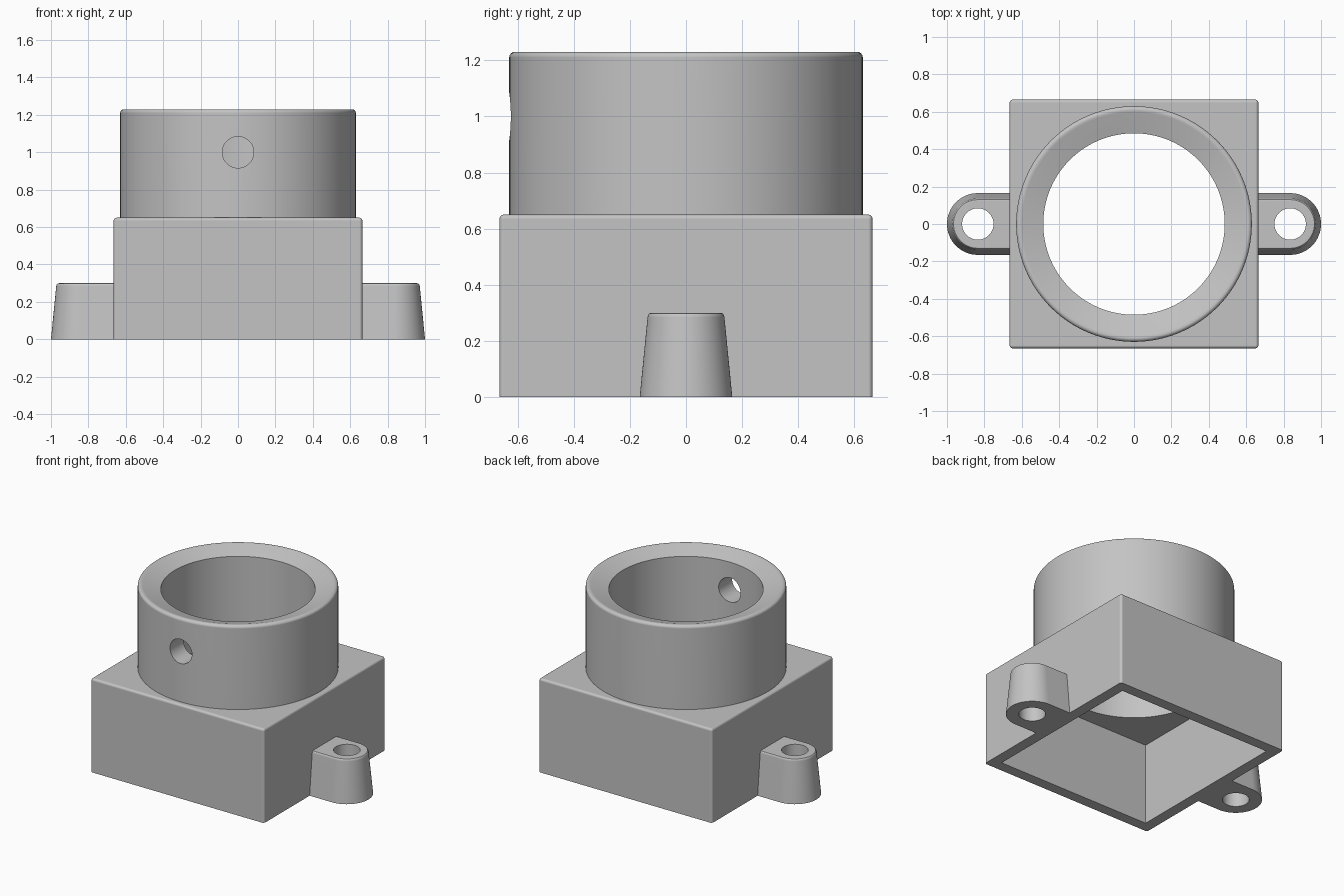
import bpy
import bmesh
from math import pi, sin, cos, radians
from mathutils import Matrix

cube = bpy.data.objects.get("Cube")
if cube:
    bpy.data.objects.remove(cube, do_unlink=True)

# One plain grey material
grey = bpy.data.materials.new("light_grey")
grey.use_nodes = True
COLOR = (0.55, 0.55, 0.55, 1)
grey.diffuse_color = COLOR
grey.node_tree.nodes["Principled BSDF"].inputs["Base Color"].default_value = COLOR

HALF, BOX_TOP = 0.665, 0.65      # square housing
COLLAR_R, COLLAR_TOP = 0.63, 1.23
BORE_R = 0.485
EAR_X, EAR_R, EAR_TOP = 0.835, 0.165, 0.30
SCREW_R = 0.084


def make_object(name, bm):
    bmesh.ops.recalc_face_normals(bm, faces=bm.faces)
    mesh = bpy.data.meshes.new(name)
    bm.to_mesh(mesh)
    bm.free()
    mesh.materials.append(grey)
    ob = bpy.data.objects.new(name, mesh)
    bpy.context.collection.objects.link(ob)
    return ob


def box_mesh(half, z0, z1):
    bm = bmesh.new()
    bmesh.ops.create_cube(bm, size=1, matrix=Matrix.Translation((0, 0, (z0 + z1) / 2))
                          @ Matrix.Diagonal((2 * half, 2 * half, z1 - z0, 1)))
    return bm


def cylinder(name, radius, depth, center, segments=64, tilt=0):
    bm = bmesh.new()
    bmesh.ops.create_cone(bm, cap_ends=True, segments=segments, radius1=radius, radius2=radius,
                          depth=depth, matrix=Matrix.Translation(center) @ Matrix.Rotation(tilt, 4, "X"))
    return make_object(name, bm)


def activate(ob):
    bpy.ops.object.select_all(action="DESELECT")
    ob.select_set(True)
    bpy.context.view_layer.objects.active = ob


def cut(ob, cutter):
    """Subtract the cutter, then discard it."""
    cutter.hide_render = True
    activate(ob)
    mod = ob.modifiers.new("cut", "BOOLEAN")
    mod.operation, mod.solver, mod.object = "DIFFERENCE", "EXACT", cutter
    bpy.ops.object.modifier_apply(modifier=mod.name)
    bpy.data.objects.remove(cutter, do_unlink=True)


def finish(ob):
    activate(ob)
    bpy.ops.object.shade_smooth_by_angle(angle=radians(32))
    mod = ob.modifiers.new("clean_shading", "WEIGHTED_NORMAL")
    mod.keep_sharp = True


def bridge(bm, rings, closed):
    """Skin consecutive rings of vertices with quads."""
    pairs = list(zip(rings, rings[1:]))
    if closed:
        pairs.append((rings[-1], rings[0]))
    for a, b in pairs:
        n = len(a)
        for i in range(n):
            j = (i + 1) % n
            bm.faces.new((a[i], a[j], b[j], b[i]))


# Square housing: rounded edges, hollow and open below, bored through its roof
bm = box_mesh(HALF, 0, BOX_TOP)
edges = [e for e in bm.edges if any(v.co.z > 0.1 for v in e.verts)]
bmesh.ops.bevel(bm, geom=edges, offset=0.016, segments=4, profile=0.5, affect="EDGES")
housing = make_object("housing", bm)
cut(housing, make_object("cavity_cutter", box_mesh(0.59, -0.2, 0.565)))
cut(housing, cylinder("bore_cutter", BORE_R, 0.6, (0, 0, 0.6), 128))
finish(housing)

# Round collar: lathed ring with a rounded rim sloping down to the bore
FILLET = 0.02
profile = [(BORE_R, BOX_TOP), (COLLAR_R, BOX_TOP)]
for k in range(5):
    a = k / 4 * pi / 2
    profile.append((COLLAR_R - FILLET + FILLET * cos(a), COLLAR_TOP - FILLET + FILLET * sin(a)))
profile += [(0.598, COLLAR_TOP - 0.002), (BORE_R, COLLAR_TOP - 0.038)]
bm = bmesh.new()
SEG = 128
rings = [[bm.verts.new((r * cos(2 * pi * i / SEG), r * sin(2 * pi * i / SEG), z))
          for i in range(SEG)] for r, z in profile]
bridge(bm, rings, closed=True)
collar = make_object("collar", bm)
# Set-screw hole through the front wall only
cut(collar, cylinder("set_screw_cutter", SCREW_R, 0.5, (0, -0.6, 1.0), 48, pi / 2))
finish(collar)

# Tapered mounting ears with vertical screw holes
levels = [(0, EAR_R), (0.284, 0.137), (0.293, 0.1345), (0.298, 0.130), (EAR_TOP, 0.122)]
for side, name in ((1, "left_ear"), (-1, "right_ear")):
    bm = bmesh.new()
    rings = []
    for z, r in levels:
        arc = [(EAR_X + r * cos(a), r * sin(a))
               for a in (-pi / 2 + pi * i / 32 for i in range(33))]
        outline = [(0.64, -r)] + arc + [(0.64, r)]
        rings.append([bm.verts.new((side * x, y, z)) for x, y in outline])
    bridge(bm, rings, closed=False)
    bm.faces.new(rings[0])
    bm.faces.new(rings[-1])
    ear = make_object(name, bm)
    cut(ear, cylinder("ear_hole_cutter", SCREW_R, 1, (side * EAR_X, 0, 0.15), 48))
    finish(ear)
